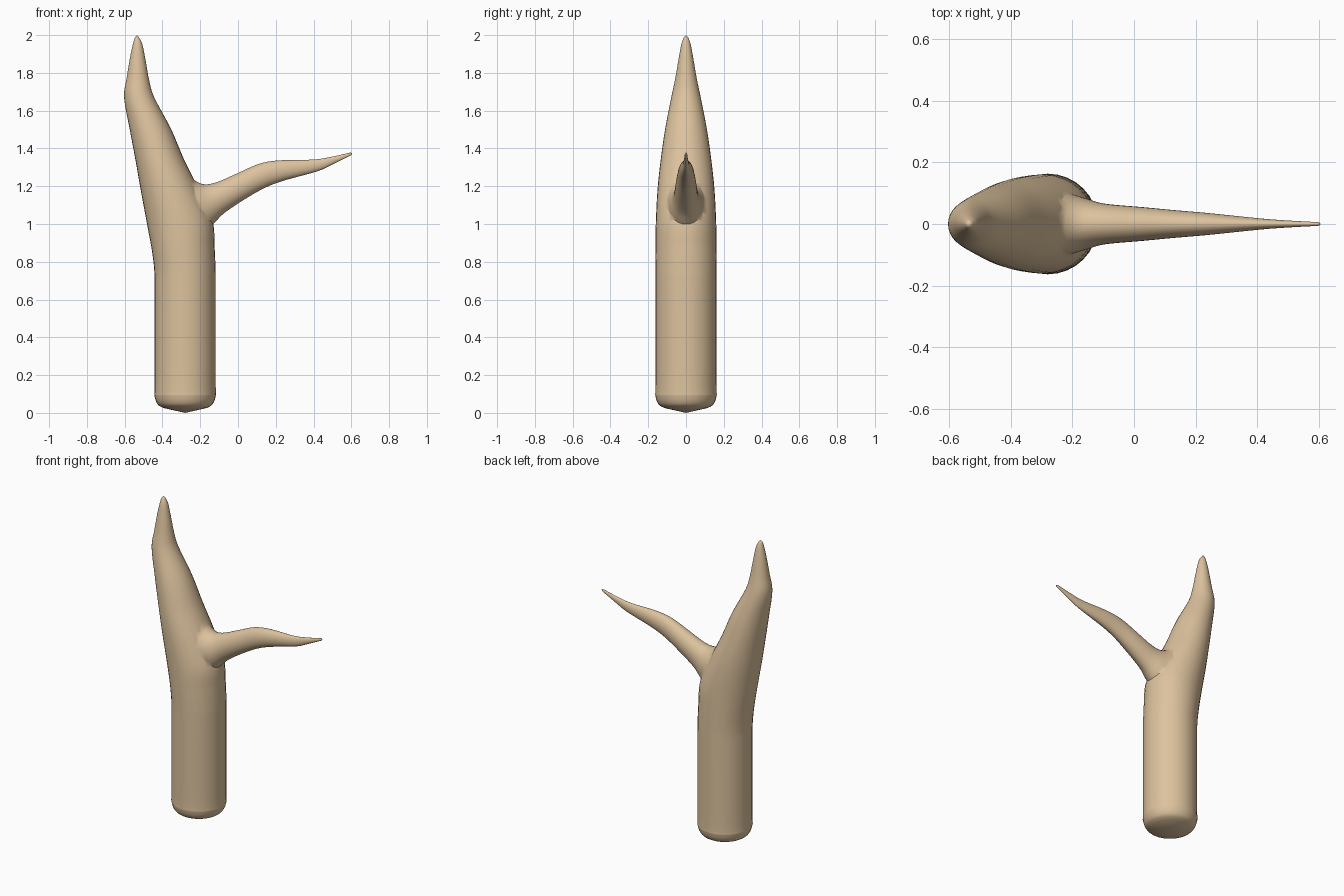
import bpy, bmesh, math

if "Cube" in bpy.data.objects:
    bpy.data.objects.remove(bpy.data.objects["Cube"])

SIDES = 32
STEPS = 4


def spline(a, b, c, d, t):
    """Catmull-Rom interpolation of the section values."""
    return [0.5 * (2 * q + (r - p) * t + (2 * p - 5 * q + 4 * r - s) * t * t
                   + (3 * q - p - 3 * r + s) * t ** 3) for p, q, r, s in zip(a, b, c, d)]


def loft(name, sections, start, end):
    """Section = x, z of one edge, x, z of the opposite edge, half depth in y."""
    rows = []
    n = len(sections)
    for i in range(n - 1):
        four = [sections[max(0, min(n - 1, i + k))] for k in (-1, 0, 1, 2)]
        rows += [spline(*four, s / STEPS) for s in range(STEPS)]
    rows.append(sections[-1])
    bm = bmesh.new()
    rings = []
    for x0, z0, x1, z1, depth in rows:
        ring = []
        for k in range(SIDES):
            a = 2 * math.pi * k / SIDES
            c = math.cos(a) / 2
            ring.append(bm.verts.new(((x0 + x1) / 2 + (x1 - x0) * c, depth * math.sin(a),
                                      (z0 + z1) / 2 + (z1 - z0) * c)))
        rings.append(ring)
    for lo, hi in zip(rings, rings[1:]):
        for k in range(SIDES):
            j = (k + 1) % SIDES
            bm.faces.new((lo[k], lo[j], hi[j], hi[k]))
    for ring, tip in ((rings[0], start), (rings[-1], end)):
        v = bm.verts.new((tip[0], 0, tip[1]))
        for k in range(SIDES):
            bm.faces.new((ring[k], ring[(k + 1) % SIDES], v))
    bmesh.ops.recalc_face_normals(bm, faces=bm.faces[:])
    mesh = bpy.data.meshes.new(name)
    bm.to_mesh(mesh)
    bm.free()
    obj = bpy.data.objects.new(name, mesh)
    bpy.context.collection.objects.link(obj)
    mesh.materials.append(wood)
    return obj


wood = bpy.data.materials.new("wood")
wood.diffuse_color = (0.72, 0.54, 0.34, 1)
wood.use_nodes = True
wood.node_tree.nodes["Principled BSDF"].inputs["Base Color"].default_value = wood.diffuse_color

# Trunk: rounded foot, straight shaft, then a leaning taper
trunk = loft("trunk", [
    (-0.395, 0.026, -0.165, 0.026, 0.115),
    (-0.425, 0.045, -0.135, 0.045, 0.145),
    (-0.442, 0.09, -0.118, 0.09, 0.162),
    (-0.442, 0.16, -0.118, 0.16, 0.162),
    (-0.442, 0.65, -0.118, 0.65, 0.162),
    (-0.444, 0.76, -0.119, 0.76, 0.162),
    (-0.456, 0.86, -0.124, 0.88, 0.162),
    (-0.478, 0.98, -0.135, 1.02, 0.16),
    (-0.515, 1.18, -0.205, 1.18, 0.151),
    (-0.543, 1.34, -0.285, 1.34, 0.134),
    (-0.573, 1.50, -0.353, 1.50, 0.111),
    (-0.603, 1.67, -0.443, 1.67, 0.078),
    (-0.588, 1.78, -0.470, 1.76, 0.057),
    (-0.572, 1.88, -0.488, 1.86, 0.040),
    (-0.557, 1.95, -0.506, 1.95, 0.025),
    (-0.547, 1.985, -0.522, 1.985, 0.013),
], (-0.28, 0.0), (-0.535, 2.0))

# Side branch, flared where it leaves the trunk
branch = loft("branch", [
    (-0.285, 1.275, -0.20, 0.93, 0.11),
    (-0.20, 1.215, -0.13, 1.00, 0.085),
    (-0.12, 1.219, -0.07, 1.06, 0.066),
    (0.00, 1.27, 0.05, 1.14, 0.055),
    (0.11, 1.318, 0.15, 1.195, 0.045),
    (0.22, 1.337, 0.25, 1.232, 0.036),
    (0.40, 1.341, 0.42, 1.279, 0.018),
    (0.50, 1.357, 0.51, 1.320, 0.011),
    (0.595, 1.378, 0.601, 1.365, 0.006),
], (-0.25, 1.10), (0.605, 1.374))
branch.hide_render = True

# Merge the branch into the trunk as one skin
union = trunk.modifiers.new("union", 'BOOLEAN')
union.operation = 'UNION'
union.solver = 'EXACT'
union.object = branch
bpy.context.view_layer.objects.active = trunk
trunk.select_set(True)
bpy.ops.object.modifier_apply(modifier=union.name)
bpy.data.objects.remove(branch)
bpy.ops.object.shade_smooth_by_angle(angle=math.radians(50))
trunk.name = "forked_branch"
